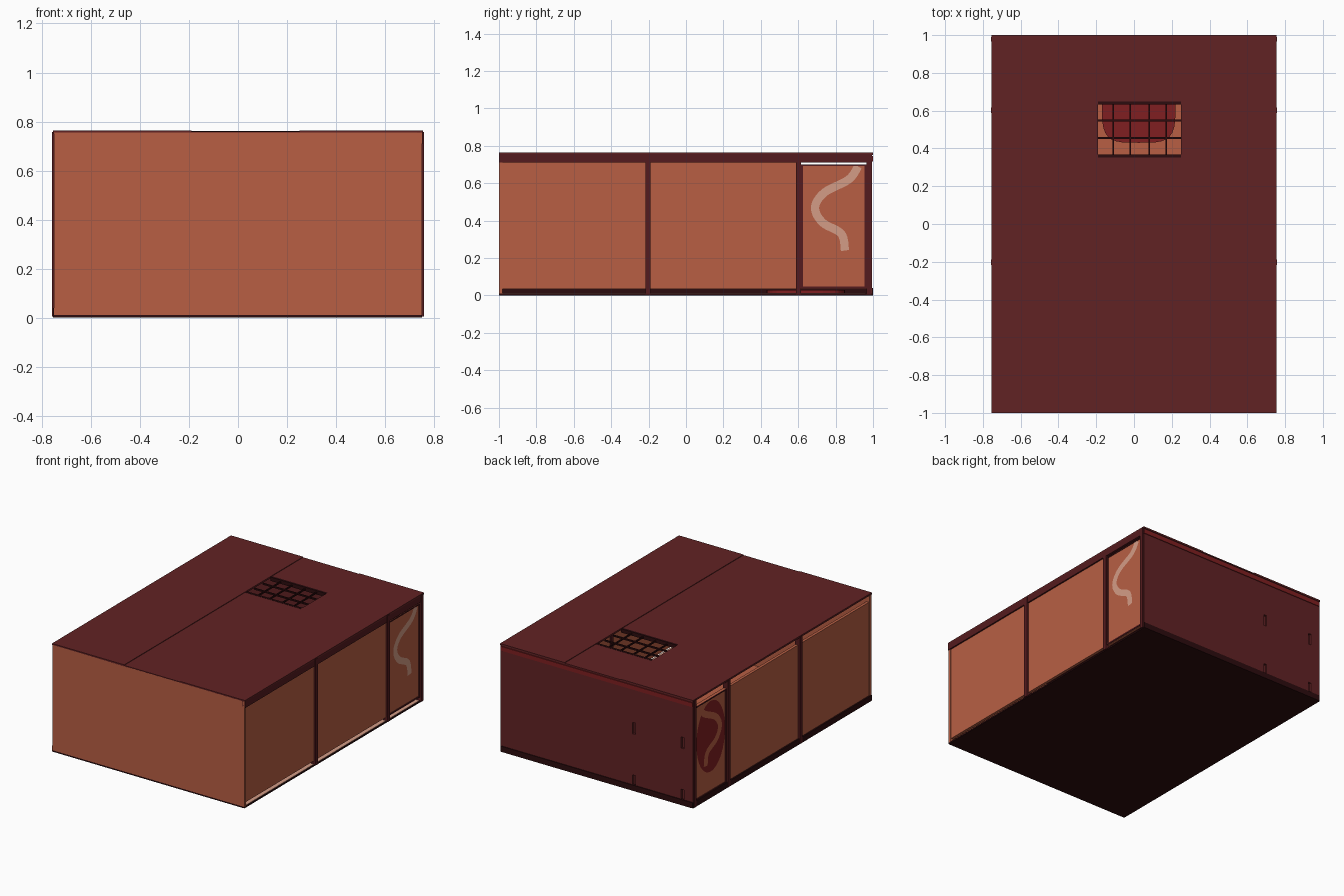
import bpy
import math

cube = bpy.data.objects.get("Cube")
if cube:
    bpy.data.objects.remove(cube, do_unlink=True)


def material(name, r, g, b):
    """Flat colour given as 0-255 display values, stored linear."""
    lin = [((c / 255 + 0.055) / 1.055) ** 2.4 for c in (r, g, b)]
    m = bpy.data.materials.new(name)
    m.use_nodes = True
    m.diffuse_color = (*lin, 1)
    m.node_tree.nodes["Principled BSDF"].inputs["Base Color"].default_value = (*lin, 1)
    return m


ORANGE = material("terracotta", 184, 95, 68)
MAROON = material("maroon", 97, 34, 36)
TRIM = material("dark maroon", 84, 27, 30)
BASE = material("near black red", 44, 12, 14)
RED = material("deep red", 128, 31, 33)
SALMON = material("salmon", 212, 156, 134)


def mesh_object(name, verts, faces, mat):
    me = bpy.data.meshes.new(name)
    me.from_pydata(verts, [], faces)
    me.materials.append(mat)
    ob = bpy.data.objects.new(name, me)
    bpy.context.collection.objects.link(ob)
    return ob


def box(name, xs, ys, zs, mat):
    """Box from its x, y and z ranges."""
    verts = [(x, y, z) for x in xs for y in ys for z in zs]
    faces = [(0, 1, 3, 2), (4, 6, 7, 5), (0, 4, 5, 1),
             (2, 3, 7, 6), (0, 2, 6, 4), (1, 5, 7, 3)]
    return mesh_object(name, verts, faces, mat)


def ellipse(name, centre, ry, rz, mat, x):
    """Thin painted ellipse on a side wall."""
    n = 32
    ring = [(centre[0] + ry * math.cos(2 * math.pi * i / n),
             centre[1] + rz * math.sin(2 * math.pi * i / n)) for i in range(n)]
    verts = [(x, y, z) for y, z in ring]
    return mesh_object(name, verts, [tuple(reversed(range(n)))], mat)


def ribbon(name, x, mat):
    """Winding painted stripe, swept along a smooth path on a side wall."""
    pts = [(0.92, 0.69), (0.87, 0.62), (0.74, 0.55), (0.69, 0.47),
           (0.73, 0.39), (0.83, 0.33), (0.85, 0.24)]

    def spline(t):
        i = min(int(t), len(pts) - 2)
        u = t - i
        p = [pts[min(max(i + k, 0), len(pts) - 1)] for k in (-1, 0, 1, 2)]
        return [0.5 * (2 * b + (c - a) * u + (2 * a - 5 * b + 4 * c - d) * u ** 2
                       + (3 * b - a - 3 * c + d) * u ** 3) for a, b, c, d in zip(*p)]

    steps = 48
    path = [spline(i * (len(pts) - 1) / steps) for i in range(steps + 1)]
    verts = []
    for i in range(steps + 1):
        a, b = path[max(i - 1, 0)], path[min(i + 1, steps)]
        dy, dz = b[0] - a[0], b[1] - a[1]
        s = 0.022 / math.hypot(dy, dz)
        y, z = path[i]
        verts += [(x, y - dz * s, z + dy * s), (x, y + dz * s, z - dy * s)]
    faces = [(2 * i, 2 * i + 1, 2 * i + 3, 2 * i + 2) for i in range(steps)]
    if x < 0:
        faces = [f[::-1] for f in faces]
    return mesh_object(name, verts, faces, mat)


# Floor, with a pale strip along the open lower edge
box("floor_slab", (-0.75, 0.75), (-1, 1), (0, 0.01), BASE)
box("floor_covering", (-0.73, 0.66), (-0.98, 0.96), (0.01, 0.013), ORANGE)
box("floor_edge_strip", (0.66, 0.745), (-0.98, 0.96), (0.01, 0.013), SALMON)

# Rounded red mat below the skylight
n = 32
outline = []
for i in range(n):
    a = 2 * math.pi * i / n
    c, s = math.cos(a), math.sin(a)
    outline.append((0.025 + 0.195 * math.copysign(abs(c) ** 0.5, c),
                    0.64 + 0.21 * math.copysign(abs(s) ** 0.5, s)))
mat_verts = [(x, y, z) for z in (0.013, 0.03) for x, y in outline]
mat_faces = [(i, (i + 1) % n, n + (i + 1) % n, n + i) for i in range(n)]
mesh_object("floor_mat", mat_verts, mat_faces + [tuple(range(n, 2 * n))], RED)

# End walls
box("front_wall", (-0.75, 0.75), (-1, -0.98), (0.01, 0.755), ORANGE)
back_wall = box("back_wall", (-0.75, 0.75), (0.965, 0.995), (0.01, 0.755), MAROON)
box("back_base_rail", (-0.75, 0.75), (0.985, 1), (0, 0.04), BASE)
box("back_top_rail", (-0.75, 0.75), (0.985, 1), (0.715, 0.745), RED)

# Shallow slots in the back wall
for x in (-0.29, -0.67):
    for z in (0.07, 0.44):
        slot = box("slot_cutter", (x - 0.012, x + 0.012), (0.98, 1.02),
                   (z - 0.04, z + 0.04), MAROON)
        slot.hide_render = True
        slot.hide_set(True)
        cut = back_wall.modifiers.new("slot", "BOOLEAN")
        cut.operation = "DIFFERENCE"
        cut.solver = "EXACT"
        cut.object = slot

# Side walls: one stops above the floor, the other below the roof
box("left_wall", (0.725, 0.745), (-0.98, 0.6), (0.035, 0.755), ORANGE)
box("left_end_panel", (0.725, 0.745), (0.6, 0.965), (0.035, 0.7), ORANGE)
box("right_wall", (-0.745, -0.725), (-0.98, 0.965), (0.04, 0.7), ORANGE)
box("left_top_beam", (0.73, 0.755), (-1.0, 0.995), (0.71, 0.757), TRIM)
box("right_base_beam", (-0.755, -0.735), (-1.0, 0.995), (0, 0.04), BASE)

# Posts and end panel frames on both sides
for side, label in ((1, "left"), (-1, "right")):
    xs = sorted((side * 0.72, side * 0.758))
    for y in (-0.203, 0.602):
        box(label + "_post", xs, (y - 0.014, y + 0.014), (0.005, 0.757), TRIM)
    box(label + "_corner_post", xs, (0.965, 0.99), (0.005, 0.757), TRIM)
    xf = sorted((side * 0.74, side * 0.75))
    box(label + "_frame_inner", xf, (0.616, 0.626), (0.04, 0.7), TRIM)
    box(label + "_frame_outer", xf, (0.955, 0.965), (0.04, 0.7), TRIM)
    box(label + "_frame_top", xf, (0.616, 0.965), (0.692, 0.7), TRIM)
    box(label + "_frame_bottom", xf, (0.616, 0.965), (0.037, 0.047), TRIM)

# Painted panel details
ribbon("left_stripe", 0.747, SALMON)
ellipse("right_red_patch", (0.79, 0.43), 0.16, 0.25, RED, -0.747)
ribbon("right_stripe", -0.749, ORANGE)

# Roof: two outer panels, a slightly lower middle strip around the skylight
L, R, F, B = -0.19, 0.25, 0.36, 0.64
box("roof_right_panel", (-0.755, L), (-1, 1), (0.752, 0.764), MAROON)
box("roof_left_panel", (R, 0.755), (-1, 1), (0.752, 0.764), MAROON)
box("roof_middle_front", (L, R), (-1, F), (0.752, 0.760), MAROON)
box("roof_middle_back", (L, R), (B, 1), (0.752, 0.760), MAROON)

# Skylight frame and grille
for y in (F, B):
    box("skylight_frame", (L, R), (y - 0.008, y + 0.008), (0.735, 0.762), BASE)
for x in (-0.11, -0.02, 0.08, 0.17):
    box("skylight_bar", (x - 0.004, x + 0.004), (F, B), (0.742, 0.752), BASE)
for y in (0.455, 0.548):
    box("skylight_cross_bar", (L, R), (y - 0.005, y + 0.005), (0.742, 0.752), BASE)
